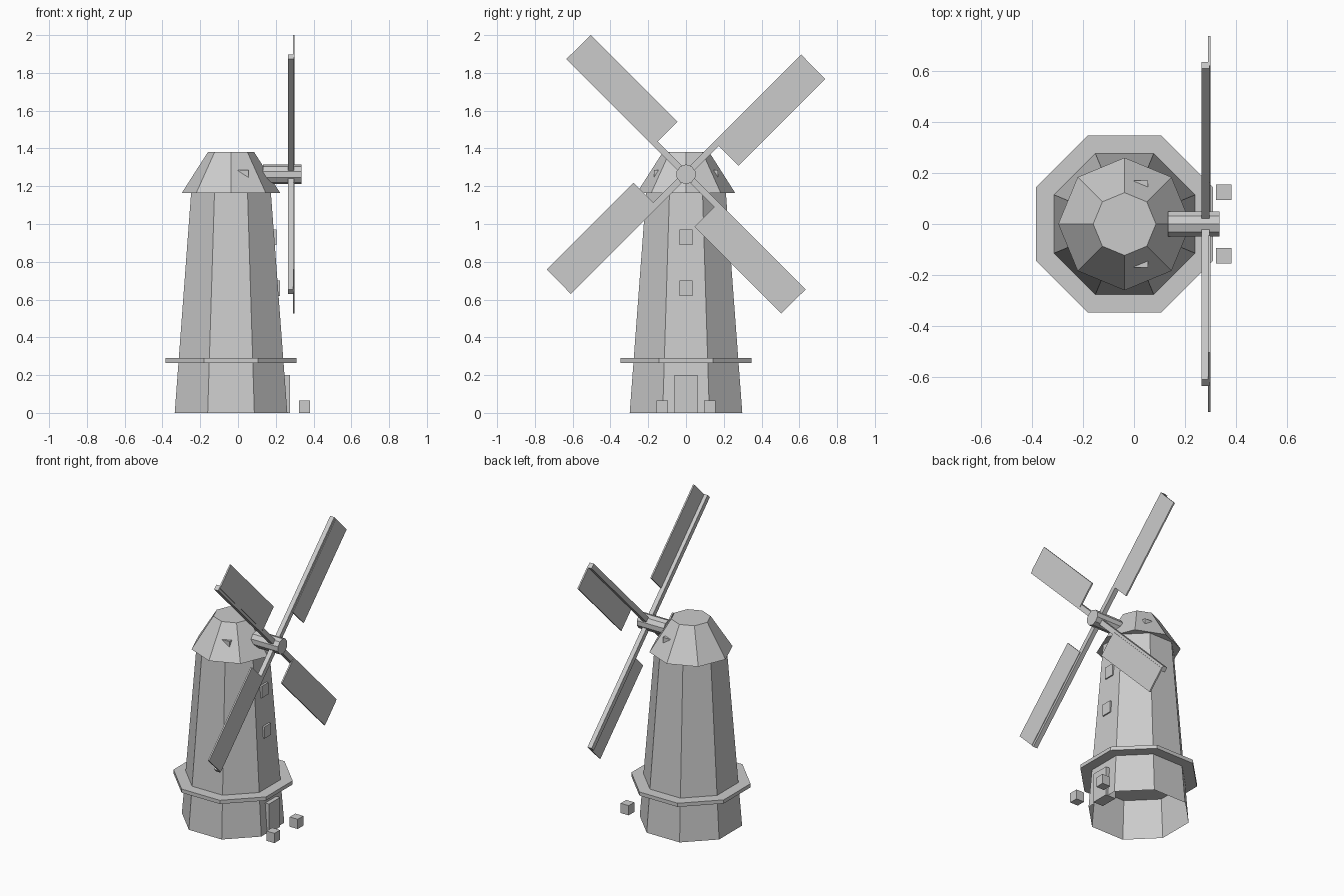
import bpy, math
from mathutils import Matrix, Vector

cube = bpy.data.objects.get("Cube")
if cube:
    bpy.data.objects.remove(cube, do_unlink=True)

mat = bpy.data.materials.new("plain_grey")
mat.use_nodes = True
GREY = (0.6, 0.6, 0.6, 1)
mat.diffuse_color = GREY
mat.node_tree.nodes["Principled BSDF"].inputs["Base Color"].default_value = GREY

TOWER_X = -0.037
HUB_Z = 1.263
FLAT = 1 / math.cos(math.pi / 8)   # apothem to corner radius


def add_mesh(name, verts, faces):
    mesh = bpy.data.meshes.new(name)
    mesh.from_pydata(verts, [], faces)
    mesh.materials.append(mat)
    obj = bpy.data.objects.new(name, mesh)
    bpy.context.collection.objects.link(obj)
    return obj


def prism(name, sides, r0, r1, z0, z1, turn=0.0, caps=True, frame=Matrix()):
    """Tapered prism along local z, placed by a frame matrix."""
    verts = []
    for r, z in ((r0, z0), (r1, z1)):
        for i in range(sides):
            a = turn + math.tau * i / sides
            verts.append(frame @ Vector((r * math.cos(a), r * math.sin(a), z)))
    faces = [(i, (i + 1) % sides, sides + (i + 1) % sides, sides + i) for i in range(sides)]
    if caps:
        faces += [tuple(reversed(range(sides))), tuple(range(sides, 2 * sides))]
    return add_mesh(name, verts, faces)


def box(name, xs, ys, zs, frame=Matrix()):
    verts = [frame @ Vector((x, y, z)) for z in zs for y in ys for x in xs]
    faces = [(0, 2, 3, 1), (4, 5, 7, 6), (0, 1, 5, 4), (2, 6, 7, 3), (0, 4, 6, 2), (1, 3, 7, 5)]
    return add_mesh(name, verts, faces)


# Tower body, gallery and roof cap
centre = Matrix.Translation((TOWER_X, 0, 0))
eighth = math.pi / 8
prism("tower", 8, 0.298 * FLAT, 0.211 * FLAT, 0, 1.168, eighth, False, centre)
prism("gallery", 8, 0.347 * FLAT, 0.347 * FLAT, 0.265, 0.29, eighth, True, centre)
prism("cap", 8, 0.26, 0.123, 1.165, 1.38, 0, True, centre)

# Cap vents poking out of the slopes
box("cap_vents", (0, 0.055), (-0.17, 0.17), (1.22, 1.286))

# Door, windows and crates on the sail side
box("door", (0.2, 0.275), (-0.06, 0.06), (0, 0.2))
for name, x, z in (("upper_window", 0.203, 0.97), ("lower_window", 0.223, 0.7)):
    box(name, (x - 0.05, x), (-0.035, 0.035), (z - 0.08, z))
for name, side in (("left_crate", 1), ("right_crate", -1)):
    y = 0.125 * side
    box(name, (0.322, 0.382), (y - 0.03, y + 0.03), (0, 0.066))

# Axle along x
axle_frame = Matrix.Translation((0, 0, HUB_Z)) @ Matrix.Rotation(math.pi / 2, 4, 'Y')
prism("axle", 10, 0.052, 0.052, 0.133, 0.335, 0, True, axle_frame)

# Four sails: a spar with a thin board on one side
for i in range(4):
    turn = Matrix.Rotation(math.pi / 4 + i * math.pi / 2, 4, 'X')
    frame = Matrix.Translation((0, 0, HUB_Z)) @ turn
    box(f"spar_{i + 1}", (0.265, 0.296), (0.0, 0.88), (-0.017, 0.017), frame)
    box(f"sail_{i + 1}", (0.29, 0.3), (0.228, 0.878), (-0.165, 0.0), frame)
